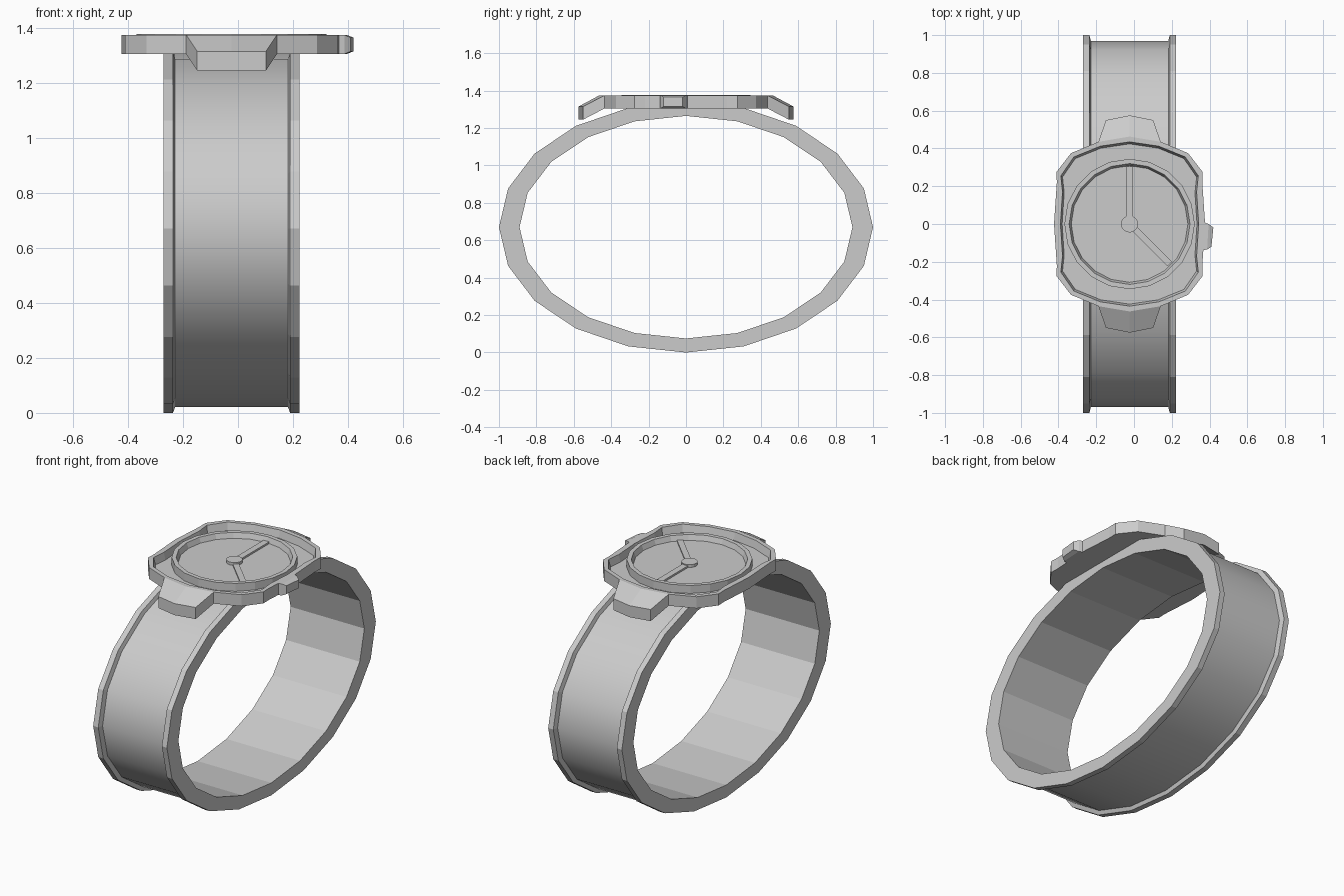
import bpy, bmesh, math

if "Cube" in bpy.data.objects:
    bpy.data.objects.remove(bpy.data.objects["Cube"])

CX = -0.0235          # centre line of the watch (the crown shifts it off x = 0)
BOTTOM, TOP = 1.305, 1.375


def loft(name, loops, cyclic=False):
    """Skin a stack of equal-length loops; cap the ends or join last to first."""
    bm = bmesh.new()
    rows = [[bm.verts.new(p) for p in loop] for loop in loops]
    n = len(rows[0])
    pairs = list(zip(rows, rows[1:] + rows[:1]))
    for k, (a, b) in enumerate(pairs if cyclic else pairs[:-1]):
        for i in range(n):
            j = (i + 1) % n
            f = bm.faces.new((a[i], a[j], b[j], b[i]))
            f.material_index = 0
    if not cyclic:
        bm.faces.new(rows[0][::-1])
        bm.faces.new(rows[-1])
    bmesh.ops.recalc_face_normals(bm, faces=bm.faces)
    me = bpy.data.meshes.new(name)
    bm.to_mesh(me)
    bm.free()
    ob = bpy.data.objects.new(name, me)
    bpy.context.collection.objects.link(ob)
    return ob


def circle(r, z, n=20):
    return [(CX + r * math.cos(math.tau * i / n), r * math.sin(math.tau * i / n), z)
            for i in range(n)]


def mirror4(quarter, z):
    """Outline from a quarter running from the x axis to the y axis."""
    q = quarter
    pts = q + [(-x, y) for x, y in q[-2::-1]]
    pts += [(x, -y) for x, y in pts[-2:0:-1]]
    return [(CX + x, y, z) for x, y in pts]


def bar(name, angle, length, half, z0, z1):
    """Thin straight bar starting at the dial centre."""
    c, s = math.cos(angle), math.sin(angle)
    flat = [(0, -half), (length, -half), (length, half), (0, half)]
    return loft(name, [[(CX + u * c - v * s, u * s + v * c, z) for u, v in flat]
                       for z in (z0, z1)])


# Strap: elliptical 20-sided band with raised rims on both edges
def ellipse(x, ry, rz, n=20):
    return [(CX + x, ry * math.cos(math.tau * i / n), 0.67 + rz * math.sin(math.tau * i / n))
            for i in range(n)]


strap = loft("strap", [ellipse(*p) for p in (
    (-0.247, 0.89, 0.595), (-0.247, 1.0, 0.67), (-0.213, 1.0, 0.67), (-0.205, 0.97, 0.648),
    (0.205, 0.97, 0.648), (0.213, 1.0, 0.67), (0.247, 1.0, 0.67), (0.247, 0.89, 0.595))], True)
for p in strap.data.polygons[60:80]:      # recessed outer face of the band
    p.use_smooth = True

# Case: thick plate with a raised lip around a sunken floor
outer = [(0.40, 0), (0.385, 0.22), (0.387, 0.275), (0.31, 0.375), (0.165, 0.435), (0, 0.463)]
inner = [(0.366, 0), (0.355, 0.17), (0.364, 0.255), (0.295, 0.355), (0.155, 0.412), (0, 0.435)]
floor = [(x * 0.975, y * 0.975) for x, y in inner]
loft("case", [mirror4(outer, BOTTOM), mirror4(outer, TOP),
              mirror4(inner, TOP), mirror4(floor, 1.33)])

# Lugs: sloping tabs over the strap, front and back
for side, label in ((-1, "front"), (1, "back")):
    rows = []
    for w, ys, ym, z0, z1 in ((0.165, 0.435, 0.463, BOTTOM, TOP),
                              (0.125, 0.55, 0.575, 1.245, 1.315)):
        rows.append([(CX + x, side * y, z) for x, y, z in (
            (-w, ys, z0), (0, ym, z0), (w, ys, z0), (w, ys, z1), (0, ym, z1), (-w, ys, z1))])
    loft(label + "_lug", rows)

# Crown: tapered block on the right side
loft("crown", [[(x0, y0, a), (x1, y1, a), (x1, y1, b), (x0, y0, b)]
               for x0, y0, x1, y1, a, b in ((0.355, -0.14, 0.37, 0.01, BOTTOM, TOP),
                                            (0.387, -0.135, 0.395, 0.0, BOTTOM, TOP),
                                            (0.41, -0.12, 0.42, -0.018, 1.315, 1.365))])

# Bezel ring and dial
loft("bezel", [circle(0.345, 1.325), circle(0.345, 1.378), circle(0.32, 1.378),
               circle(0.308, 1.345), circle(0.308, 1.325)], True)
loft("dial", [circle(0.312, 1.325), circle(0.312, 1.347)])

# Hands and centre hub
bar("minute_hand", math.pi / 2, 0.305, 0.019, 1.345, 1.358)
bar("hour_hand", -math.pi / 4, 0.30, 0.017, 1.345, 1.355)
loft("hand_hub", [circle(0.045, 1.345, 16), circle(0.045, 1.364, 16)])
